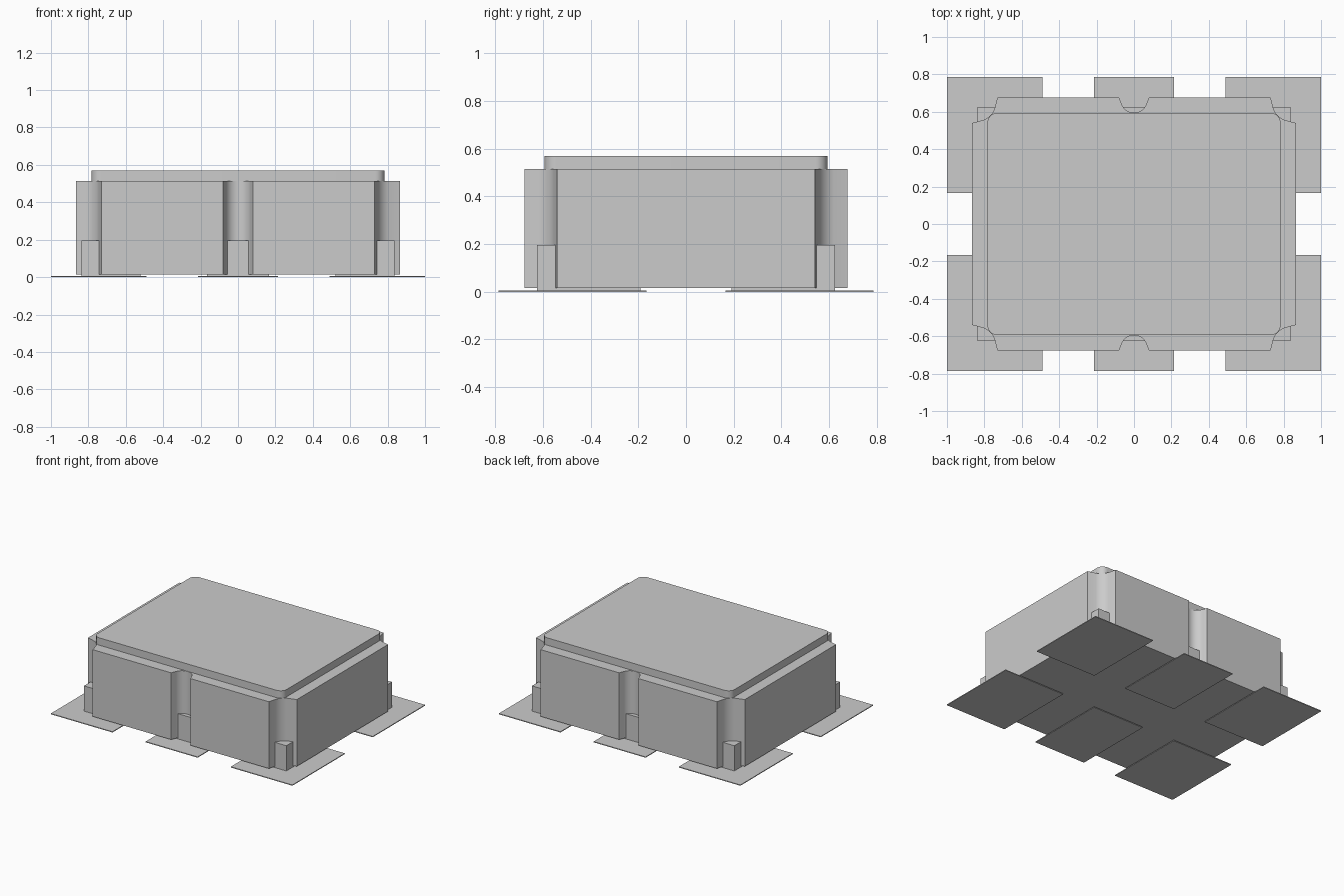
import bpy, bmesh, math

cube = bpy.data.objects.get("Cube")
if cube:
    bpy.data.objects.remove(cube, do_unlink=True)

grey = bpy.data.materials.new("plain_grey")
grey.use_nodes = True
COLOUR = (0.6, 0.6, 0.6, 1)
grey.diffuse_color = COLOUR
grey.node_tree.nodes["Principled BSDF"].inputs["Base Color"].default_value = COLOUR


def arc(cx, cy, r, a0, a1, n):
    """Points along a circular arc, angles in degrees."""
    angles = [math.radians(a0 + (a1 - a0) * i / n) for i in range(n + 1)]
    return [(cx + r * math.cos(a), cy + r * math.sin(a)) for a in angles]


def mirror_outline(quarter):
    """Complete a counter-clockwise outline from its +x +y quarter."""
    half = quarter + [(-x, y) for x, y in reversed(quarter) if x > 1e-5]
    return half + [(-x, -y) for x, y in half]


def prism(name, outline, z0, z1, smooth=False):
    """Extrude a flat outline from z0 to z1."""
    bm = bmesh.new()
    base = bm.faces.new([bm.verts.new((x, y, z0)) for x, y in outline])
    top = bmesh.ops.extrude_face_region(bm, geom=[base], use_keep_orig=True)
    verts = [v for v in top["geom"] if isinstance(v, bmesh.types.BMVert)]
    bmesh.ops.translate(bm, verts=verts, vec=(0, 0, z1 - z0))
    bmesh.ops.recalc_face_normals(bm, faces=bm.faces)
    mesh = bpy.data.meshes.new(name)
    bm.to_mesh(mesh)
    bm.free()
    mesh.materials.append(grey)
    obj = bpy.data.objects.new(name, mesh)
    bpy.context.collection.objects.link(obj)
    if smooth:
        bpy.ops.object.select_all(action='DESELECT')
        obj.select_set(True)
        bpy.context.view_layer.objects.active = obj
        bpy.ops.object.shade_smooth_by_angle(angle=math.radians(25))
    return obj


def box(name, x0, x1, y0, y1, z0, z1):
    return prism(name, [(x0, y0), (x1, y0), (x1, y1), (x0, y1)], z0, z1)


# Body with concave corners and a groove in the middle of each long side
body = [(0.865, 0.54)]
body += arc(0.84, 0.65, 0.1, 250, 198, 8)
body += [(0.73, 0.677), (0.08, 0.677)]
body += arc(0, 0.665, 0.07, -15, -90, 10)
body[-1] = (0, body[-1][1])
prism("body", mirror_outline(body), 0.015, 0.515, True)

# Raised lid with rounded corners
prism("lid", mirror_outline(arc(0.733, 0.543, 0.05, 0, 90, 8)), 0.515, 0.57, True)

# Solder pads, underside contacts and upright terminals: three per long side
for sy, side in ((-1, "front"), (1, "back")):
    for sx, place in ((-1, "right"), (0, "middle"), (1, "left")):
        label = f"{side}_{place}"
        if sx:
            pad, contact, post = [sorted((sx * a, sx * b)) for a, b in
                                  ((0.49, 1.0), (0.52, 0.838), (0.735, 0.838))]
        else:
            pad, contact, post = (-0.215, 0.215), (-0.165, 0.165), (-0.06, 0.06)
        box("pad_" + label, *pad, *sorted((sy * 0.165, sy * 0.785)), 0, 0.006)
        box("contact_" + label, *contact, *sorted((sy * 0.19, sy * 0.625)), 0.006, 0.0155)
        box("terminal_" + label, *post, *sorted((sy * 0.54, sy * 0.625)), 0.006, 0.195)
